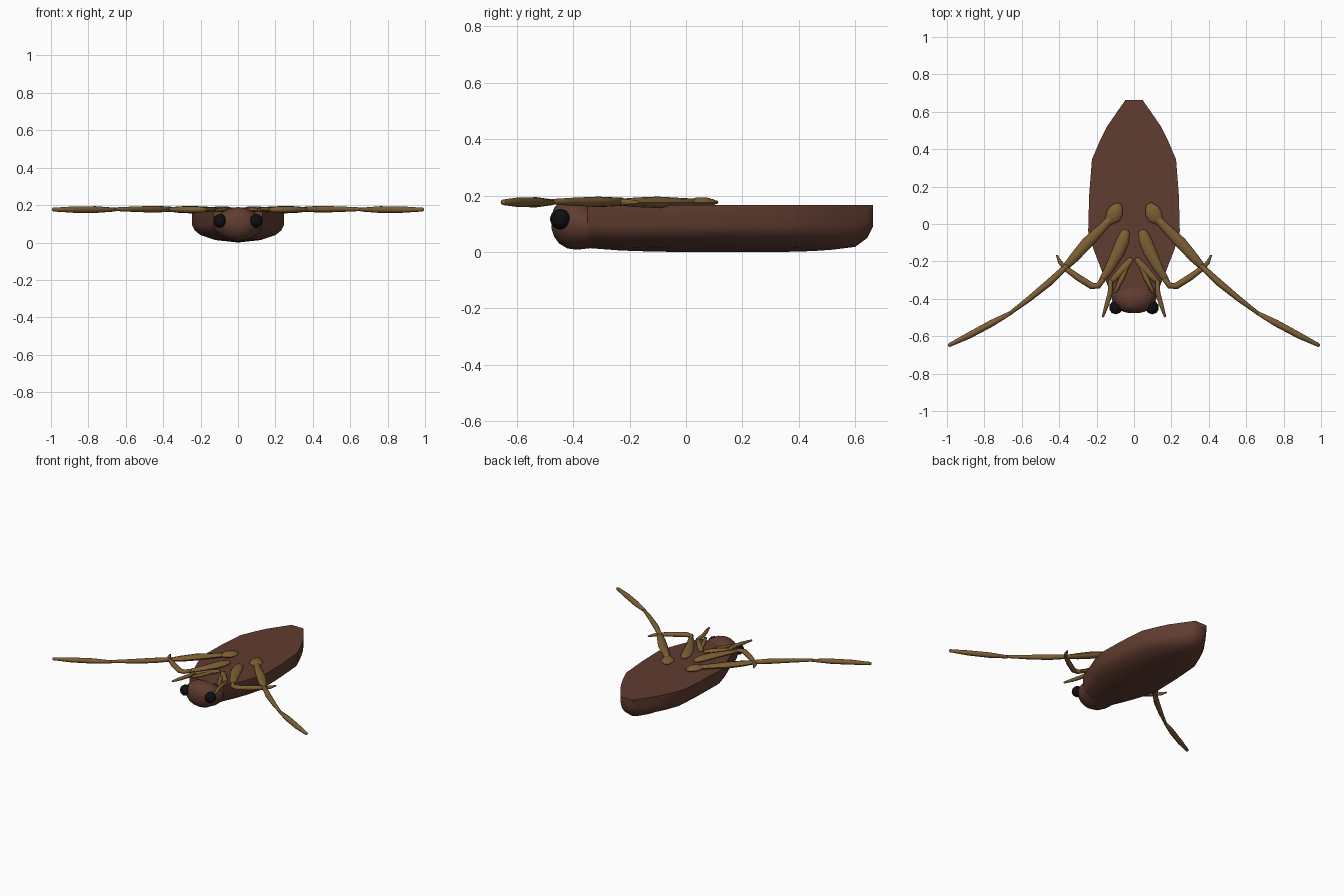
import bpy, bmesh, math
from mathutils import Vector

if "Cube" in bpy.data.objects:
    bpy.data.objects.remove(bpy.data.objects["Cube"])


def material(name, rgb):
    m = bpy.data.materials.new(name)
    m.diffuse_color = (*rgb, 1)
    m.use_nodes = True
    m.node_tree.nodes["Principled BSDF"].inputs["Base Color"].default_value = m.diffuse_color
    return m


BROWN = material("shell brown", (0.118, 0.046, 0.030))
OCHRE = material("leg ochre", (0.205, 0.115, 0.034))
BLACK = material("eye black", (0.005, 0.005, 0.006))


def finish(bm, name, mat, angle):
    bmesh.ops.recalc_face_normals(bm, faces=bm.faces)
    mesh = bpy.data.meshes.new(name)
    bm.to_mesh(mesh)
    bm.free()
    mesh.materials.append(mat)
    ob = bpy.data.objects.new(name, mesh)
    bpy.context.collection.objects.link(ob)
    bpy.ops.object.select_all(action='DESELECT')
    ob.select_set(True)
    bpy.context.view_layer.objects.active = ob
    if angle:
        bpy.ops.object.shade_smooth_by_angle(angle=math.radians(angle))
    return ob


def loft(name, rings, mat, angle=50):
    """Skin a list of equal-length closed rings and cap both ends."""
    bm = bmesh.new()
    loops = [[bm.verts.new(p) for p in ring] for ring in rings]
    n = len(loops[0])
    for a, b in zip(loops, loops[1:]):
        for i in range(n):
            j = (i + 1) % n
            bm.faces.new((a[i], a[j], b[j], b[i]))
    bm.faces.new(loops[0])
    bm.faces.new(loops[-1])
    return finish(bm, name, mat, angle)


# Body: flat upper side, boat-shaped underside
TOP = 0.166
PROFILE = [(1, 0), (1, 0.45), (0.95, 0.60), (0.82, 0.76), (0.5, 0.92), (0, 1)]


def body_ring(y, w, bottom):
    half = [(w * s, y, TOP - (TOP - bottom) * f) for s, f in PROFILE]
    return half + [(-x, y, z) for x, y, z in half[-2::-1]]


STATIONS = [(-0.35, 0.132, 0.014), (-0.23, 0.18, 0.005), (-0.14, 0.215, 0.002),
            (-0.04, 0.245, 0.0), (0.15, 0.24, 0.0), (0.345, 0.225, 0.0),
            (0.45, 0.18, 0.003), (0.52, 0.145, 0.008), (0.60, 0.09, 0.018),
            (0.643, 0.06, 0.05), (0.663, 0.046, 0.09)]
loft("body", [body_ring(*s) for s in STATIONS], BROWN)

# Head: rounded cap in front of the body (y, half width, bottom, top)
HEAD = [(-0.33, 0.128, 0.014, 0.160), (-0.35, 0.13, 0.012, 0.172),
        (-0.385, 0.125, 0.008, 0.188), (-0.42, 0.112, 0.012, 0.190),
        (-0.45, 0.09, 0.03, 0.178), (-0.468, 0.06, 0.055, 0.155),
        (-0.476, 0.03, 0.08, 0.13)]
loft("head", [[(w * math.cos(t), y, (a + b) / 2 + (b - a) / 2 * math.sin(t))
               for t in (2 * math.pi * k / 16 for k in range(16))]
              for y, w, a, b in HEAD], BROWN)


def limb(name, points, z, flat=1.0):
    """Tapered tube through (x, y, radius) points in a level plane."""
    pts = [Vector((x, y, z)) for x, y, r in points]
    radii = [p[2] for p in points]
    # rounded tips at both ends
    d0 = (pts[0] - pts[1]).normalized()
    d1 = (pts[-1] - pts[-2]).normalized()
    pts = [pts[0] + d0 * radii[0] * 0.6] + pts + [pts[-1] + d1 * radii[-1] * 0.6]
    radii = [radii[0] * 0.5] + radii + [radii[-1] * 0.5]
    for side, label in ((1, "left"), (-1, "right")):
        rings = []
        for i, (p, r) in enumerate(zip(pts, radii)):
            d = pts[min(i + 1, len(pts) - 1)] - pts[max(i - 1, 0)]
            across = Vector((-d.y, d.x, 0)).normalized()
            ring = []
            for k in range(8):
                t = 2 * math.pi * k / 8
                v = p + across * r * math.cos(t)
                ring.append((side * v.x, v.y, z + r * flat * math.sin(t)))
            rings.append(ring)
        loft(f"{label}_{name}", rings, OCHRE, 60)


# Long swimming legs
limb("rear_hip", [(0.085, 0.095, 0.026), (0.098, 0.07, 0.042),
                  (0.112, 0.04, 0.042), (0.135, 0.015, 0.025)], 0.176, 0.42)
limb("rear_thigh", [(0.10, 0.055, 0.018), (0.17, -0.02, 0.024),
                    (0.25, -0.10, 0.031), (0.32, -0.18, 0.026),
                    (0.375, -0.24, 0.016)], 0.176, 0.65)
limb("rear_shin", [(0.36, -0.225, 0.015), (0.45, -0.31, 0.019),
                   (0.56, -0.40, 0.015), (0.66, -0.475, 0.010)], 0.178, 0.95)
limb("rear_foot", [(0.655, -0.473, 0.010), (0.76, -0.53, 0.018),
                   (0.88, -0.595, 0.017), (0.988, -0.648, 0.010)], 0.176)

# Middle legs
limb("middle_thigh", [(0.046, -0.045, 0.024), (0.06, -0.09, 0.034),
                      (0.085, -0.15, 0.034), (0.13, -0.235, 0.025),
                      (0.18, -0.315, 0.015)], 0.175, 0.55)
limb("middle_shin", [(0.165, -0.295, 0.014), (0.19, -0.33, 0.016),
                     (0.225, -0.332, 0.018), (0.30, -0.285, 0.018),
                     (0.375, -0.23, 0.014)], 0.176, 0.9)
limb("middle_foot", [(0.365, -0.24, 0.012), (0.395, -0.205, 0.011),
                     (0.412, -0.168, 0.005)], 0.176)

# Short front legs
limb("front_thigh", [(0.015, -0.19, 0.014), (0.045, -0.225, 0.021),
                     (0.09, -0.275, 0.018), (0.135, -0.32, 0.011)], 0.174, 0.7)
limb("front_shin", [(0.03, -0.21, 0.010), (0.065, -0.29, 0.014),
                    (0.10, -0.36, 0.010)], 0.176, 0.8)
limb("front_foot", [(0.125, -0.305, 0.011), (0.128, -0.37, 0.013),
                    (0.145, -0.43, 0.012), (0.166, -0.495, 0.006)], 0.178)

# Eyes: faceted beads on the head corners
for side, label in ((1, "left"), (-1, "right")):
    bm = bmesh.new()
    bmesh.ops.create_icosphere(bm, subdivisions=2, radius=0.037)
    bmesh.ops.translate(bm, verts=bm.verts, vec=(side * 0.097, -0.446, 0.116))
    finish(bm, f"{label}_eye", BLACK, 0)
